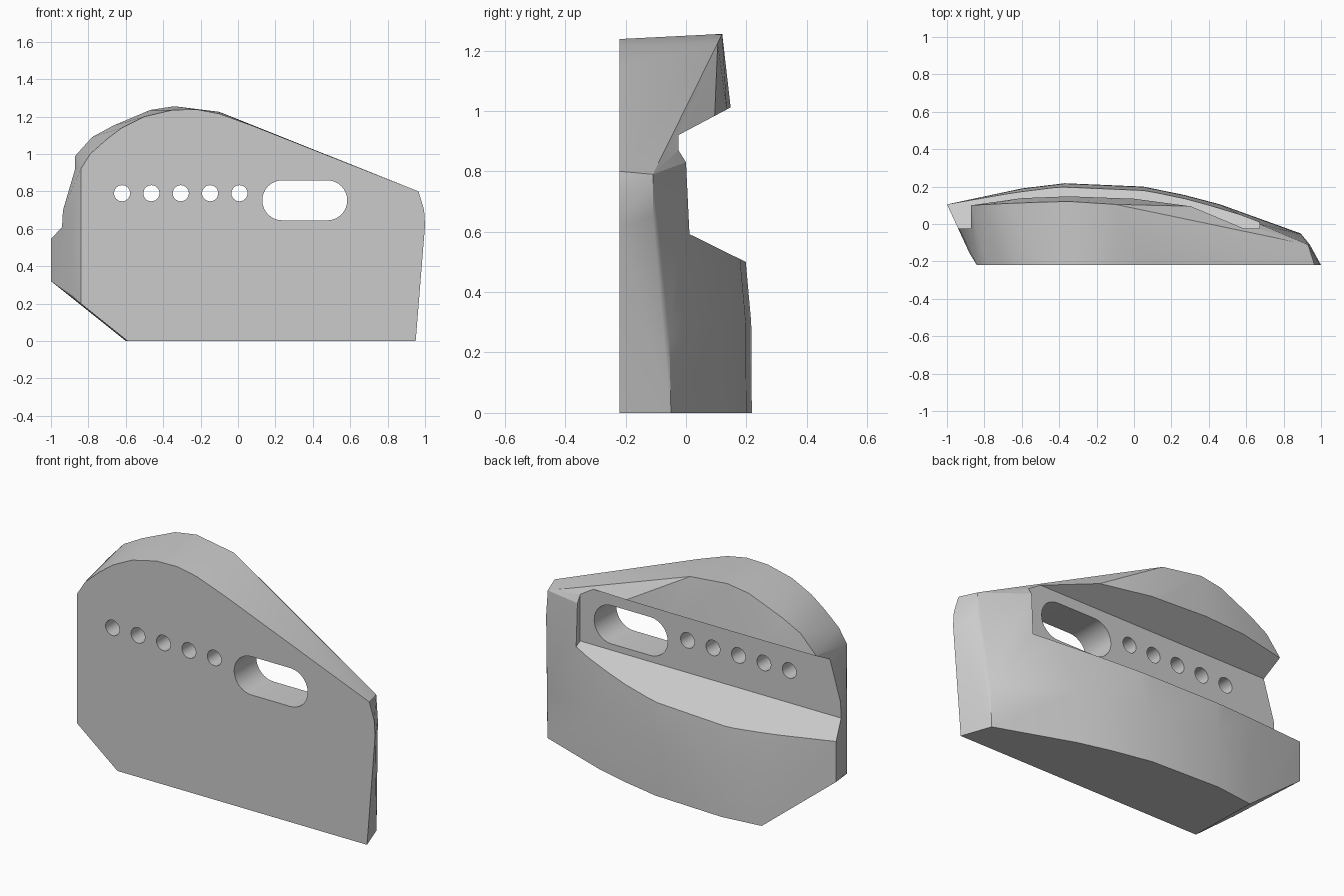
import bpy, bmesh, math

old = bpy.data.objects.get("Cube")
if old:
    bpy.data.objects.remove(old, do_unlink=True)

grey = bpy.data.materials.new("plain grey")
grey.use_nodes = True
grey.diffuse_color = (0.6, 0.6, 0.6, 1)
grey.node_tree.nodes["Principled BSDF"].inputs["Base Color"].default_value = grey.diffuse_color


def add_object(name, bm):
    bmesh.ops.recalc_face_normals(bm, faces=bm.faces)
    mesh = bpy.data.meshes.new(name)
    bm.to_mesh(mesh)
    bm.free()
    mesh.materials.append(grey)
    obj = bpy.data.objects.new(name, mesh)
    bpy.context.collection.objects.link(obj)
    return obj


def prism(name, ring, offset):
    """Extrude a closed planar ring along an offset."""
    bm = bmesh.new()
    face = bm.faces.new([bm.verts.new(p) for p in ring])
    out = bmesh.ops.extrude_face_region(bm, geom=[face], use_keep_orig=True)
    moved = [g for g in out["geom"] if isinstance(g, bmesh.types.BMVert)]
    bmesh.ops.translate(bm, verts=moved, vec=offset)
    return add_object(name, bm)


# Front plate outline (x, z)
FRONT_Y = -0.22
front = [(-0.59, 0), (0.95, 0), (1, 0.62), (0.995, 0.7), (0.965, 0.8), (0.08, 1.15),
         (-0.1, 1.215), (-0.22, 1.238), (-0.35, 1.235), (-0.5, 1.2), (-0.62, 1.14),
         (-0.7, 1.08), (-0.79, 1), (-0.84, 0.92), (-0.84, 0.2)]
points = [(x, FRONT_Y, z) for x, z in front]

# Bulging back of the lower half (x, y), repeated at three heights
back = [(-0.6, 0.19), (-0.37, 0.218), (0.05, 0.2), (0.27, 0.155), (0.46, 0.105)]
for z, inset in ((0, 0), (0.3, 0.002), (0.5, 0.02)):
    points += [(x, y - inset, z) for x, y in back]

# Flared side, thin end and rim of the dome
points += [(-1, 0.105, 0.32), (-1, 0.105, 0.55), (-0.88, -0.155, 0.24), (-0.88, -0.155, 0.7)]
points += [(0.89, -0.05, 0), (0.895, -0.055, 0.25), (0.94, -0.11, 0.65), (0.93, -0.11, 0.79),
           (0.67, 0, 0.83)]
points += [(-0.87, 0.1, 0.99), (-0.78, 0.105, 1.09), (-0.67, 0.11, 1.15), (-0.47, 0.118, 1.235),
           (-0.34, 0.12, 1.255), (-0.1, 0.105, 1.225), (0.3, 0.095, 0.985)]
points += [(-0.6, 0.138, 1.007), (-0.35, 0.148, 1.01), (0, 0.135, 1.005)]

bm = bmesh.new()
for p in points:
    bm.verts.new(p)
hull = bmesh.ops.convex_hull(bm, input=bm.verts)
loose = {g for g in hull["geom_interior"] + hull["geom_unused"] if isinstance(g, bmesh.types.BMVert)}
bmesh.ops.delete(bm, geom=list(loose), context="VERTS")
bmesh.ops.dissolve_limit(bm, angle_limit=0.01, verts=bm.verts, edges=bm.edges)
body = add_object("grip_block", bm)

# Long finger channel across the back
channel = [(-0.025, 0.61), (-0.025, 0.92), (0.4, 1.145), (0.4, 0.4)]
cutters = [prism("channel_cutter", [(-1.2, y, z) for y, z in channel], (1.87, 0, 0))]


def hole(name, x, z, radius, half_length=0, steps=32):
    """Round or stadium-shaped hole through the plate."""
    ring = []
    for side in (1, -1):
        for i in range(steps // 2 + 1):
            if half_length == 0 and i == steps // 2:
                continue
            a = math.pi * (i / (steps / 2) - 0.5)
            ring.append((x + side * (half_length + radius * math.cos(a)), -0.4,
                         z + side * radius * math.sin(a)))
    return prism(name, ring, (0, 0.4, 0))


# Row of small holes and the wide hole
for i in range(5):
    cutters.append(hole("small_hole_cutter", -0.62 + 0.157 * i, 0.79, 0.043))
cutters.append(hole("wide_hole_cutter", 0.357, 0.752, 0.107, 0.12))

bpy.ops.object.select_all(action="DESELECT")
body.select_set(True)
bpy.context.view_layer.objects.active = body
for cutter in cutters:
    cutter.hide_render = True
    mod = body.modifiers.new("cut", "BOOLEAN")
    mod.operation = "DIFFERENCE"
    mod.solver = "EXACT"
    mod.object = cutter
    bpy.ops.object.modifier_apply(modifier=mod.name)
    bpy.data.objects.remove(cutter, do_unlink=True)

bpy.ops.object.shade_smooth_by_angle(angle=math.radians(20))
